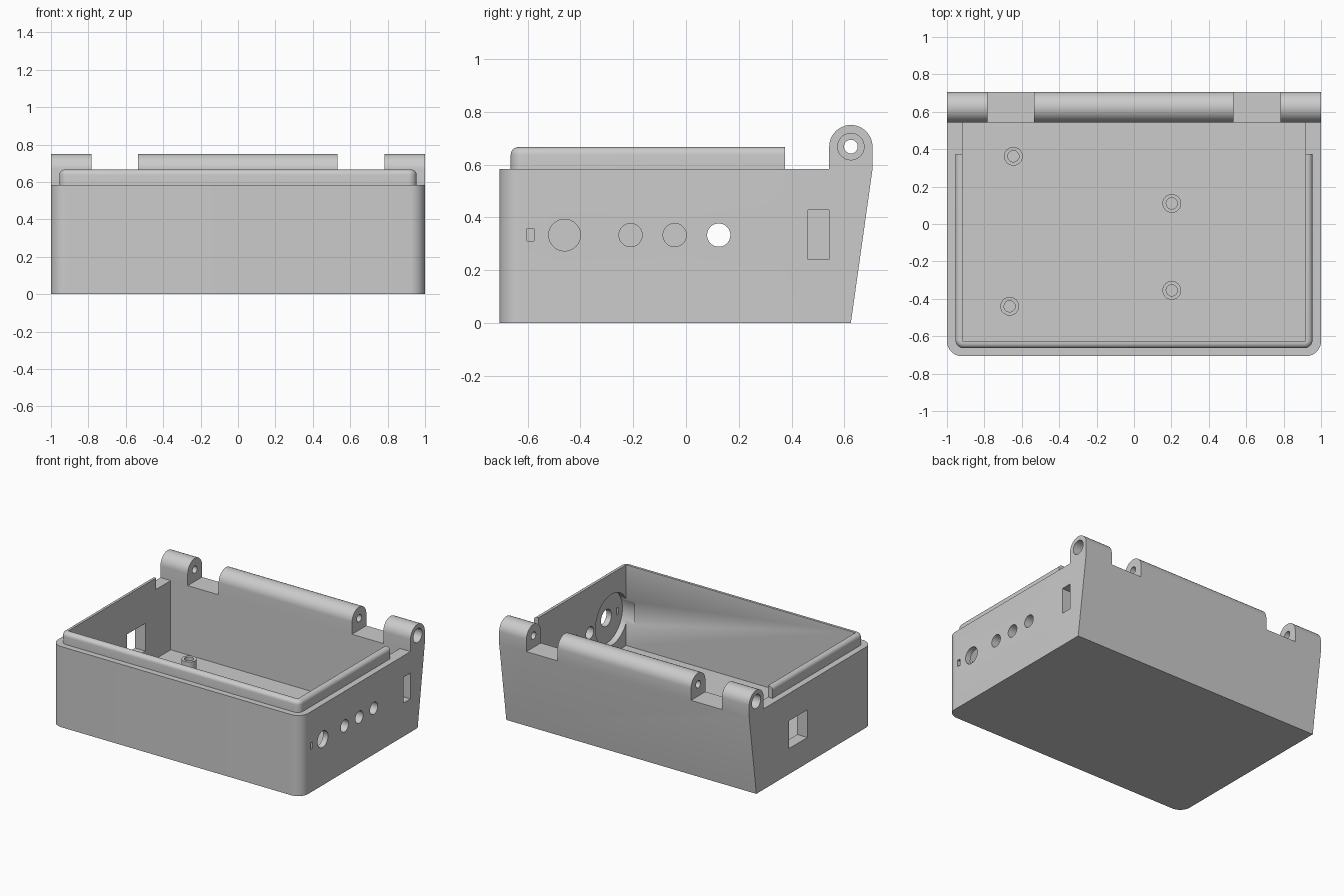
import bpy, bmesh, math

if "Cube" in bpy.data.objects:
    bpy.data.objects.remove(bpy.data.objects["Cube"])

grey = bpy.data.materials.new("light_grey")
grey.diffuse_color = (0.6, 0.6, 0.6, 1)
grey.use_nodes = True
grey.node_tree.nodes["Principled BSDF"].inputs["Base Color"].default_value = grey.diffuse_color

HINGE_Y, HINGE_Z, HINGE_R = 0.6245, 0.668, 0.082
RIM, FLOOR, BACK = 0.583, 0.083, 0.5425


def finish(bm, name):
    bmesh.ops.recalc_face_normals(bm, faces=bm.faces)
    me = bpy.data.meshes.new(name)
    bm.to_mesh(me)
    bm.free()
    me.materials.append(grey)
    ob = bpy.data.objects.new(name, me)
    bpy.context.collection.objects.link(ob)
    return ob


def bevel(bm, test, radius, segs):
    """Round the edges whose midpoint and direction pass the test."""
    edges = []
    for e in bm.edges:
        a, b = e.verts[0].co, e.verts[1].co
        if test((a + b) / 2, (b - a).normalized()):
            edges.append(e)
    bmesh.ops.bevel(bm, geom=edges, offset=radius, segments=segs,
                    profile=0.5, affect='EDGES', clamp_overlap=True)


def side_prism(profile, x0, x1):
    """Extrude a (y, z) profile from x0 to x1."""
    bm = bmesh.new()
    f = bm.faces.new([bm.verts.new((x0, y, z)) for y, z in profile])
    r = bmesh.ops.extrude_face_region(bm, geom=[f])
    for v in r["geom"]:
        if isinstance(v, bmesh.types.BMVert):
            v.co.x = x1
    bmesh.ops.recalc_face_normals(bm, faces=bm.faces)
    return bm


def block(x0, x1, y0, y1, z0, z1):
    return side_prism([(y0, z0), (y1, z0), (y1, z1), (y0, z1)], x0, x1)


def rod(x0, x1, y, z, r, segs=48):
    """Cylinder along x."""
    ring = [(y + r * math.cos(2 * math.pi * i / segs),
             z + r * math.sin(2 * math.pi * i / segs)) for i in range(segs)]
    return side_prism(ring, x0, x1)


def combine(target, bm, op):
    other = finish(bm, "helper")
    other.hide_render = True
    m = target.modifiers.new("bool", 'BOOLEAN')
    m.operation, m.object, m.solver = op, other, 'EXACT'
    bpy.context.view_layer.objects.active = target
    bpy.ops.object.modifier_apply(modifier=m.name)
    bpy.data.objects.remove(other, do_unlink=True)


# main body: slanted back, rounded front corners
bm = side_prism([(-0.7065, 0), (0.6245, 0), (0.7065, RIM), (-0.7065, RIM)], -1, 1)
bevel(bm, lambda m, d: abs(d.z) > 0.99 and m.y < -0.6, 0.08, 10)
shell = finish(bm, "enclosure_base")

# raised lip, rounded on its outer top edge, open towards the hinge
bm = block(-0.955, 0.955, -0.664, 0.375, 0.5, 0.666)
bevel(bm, lambda m, d: abs(d.z) > 0.99 and m.y < -0.6, 0.045, 8)
bevel(bm, lambda m, d: m.z > 0.665 and m.y < 0.37, 0.028, 6)
combine(shell, bm, 'UNION')

# hinge knuckles
arc = [(HINGE_Y + HINGE_R * math.cos(math.pi * i / 24),
        HINGE_Z + HINGE_R * math.sin(math.pi * i / 24)) for i in range(25)]
knuckle = [(0.68, 0.5), (0.7065, RIM)] + arc + [(BACK, 0.5)]
for x0, x1 in ((-1, -0.782), (-0.535, 0.532), (0.782, 1)):
    combine(shell, side_prism(knuckle, x0, x1), 'UNION')

# inner cavity
combine(shell, block(-0.918, 0.916, -0.625, BACK, FLOOR, 1), 'DIFFERENCE')

# hinge pin hole with wider ends
combine(shell, rod(-1.1, 1.1, HINGE_Y, HINGE_Z, 0.026, 32), 'DIFFERENCE')
for s in (-1, 1):
    combine(shell, rod(*sorted((s * 0.92, s * 1.1)), HINGE_Y, HINGE_Z, 0.05), 'DIFFERENCE')

# right side: round openings, recess behind the big one, slots
for y, r in ((-0.46, 0.06), (-0.21, 0.044), (-0.043, 0.044), (0.124, 0.044)):
    combine(shell, rod(0.8, 1.1, y, 0.333, r), 'DIFFERENCE')
combine(shell, rod(0.85, 0.96, -0.46, 0.333, 0.185), 'DIFFERENCE')
for y0, y1, z0, z1 in ((-0.602, -0.576, 0.31, 0.358), (0.463, 0.542, 0.241, 0.428)):
    combine(shell, block(0.8, 1.1, y0, y1, z0, z1), 'DIFFERENCE')

# left side window
combine(shell, block(-1.1, -0.8, 0.042, 0.252, 0.185, 0.385), 'DIFFERENCE')

# board standoffs on the floor
parts = [shell]
for i, (x, y) in enumerate(((-0.645, 0.362), (-0.665, -0.44), (0.202, 0.11), (0.202, -0.355))):
    bm = bmesh.new()
    n = 32
    loops = []
    for r, z in ((0.05, FLOOR - 0.01), (0.05, 0.16), (0.03, 0.16), (0.03, FLOOR + 0.002)):
        loops.append([bm.verts.new((x + r * math.cos(2 * math.pi * k / n),
                                    y + r * math.sin(2 * math.pi * k / n), z)) for k in range(n)])
    for a, b in zip(loops, loops[1:]):
        for k in range(n):
            bm.faces.new((a[k], a[(k + 1) % n], b[(k + 1) % n], b[k]))
    bm.faces.new(loops[0])
    bm.faces.new(loops[-1])
    parts.append(finish(bm, f"standoff_{i + 1}"))

# smooth curved surfaces, keep edges sharp
for ob in parts:
    bpy.ops.object.select_all(action='DESELECT')
    ob.select_set(True)
    bpy.context.view_layer.objects.active = ob
    bpy.ops.object.shade_smooth_by_angle(angle=math.radians(30))
